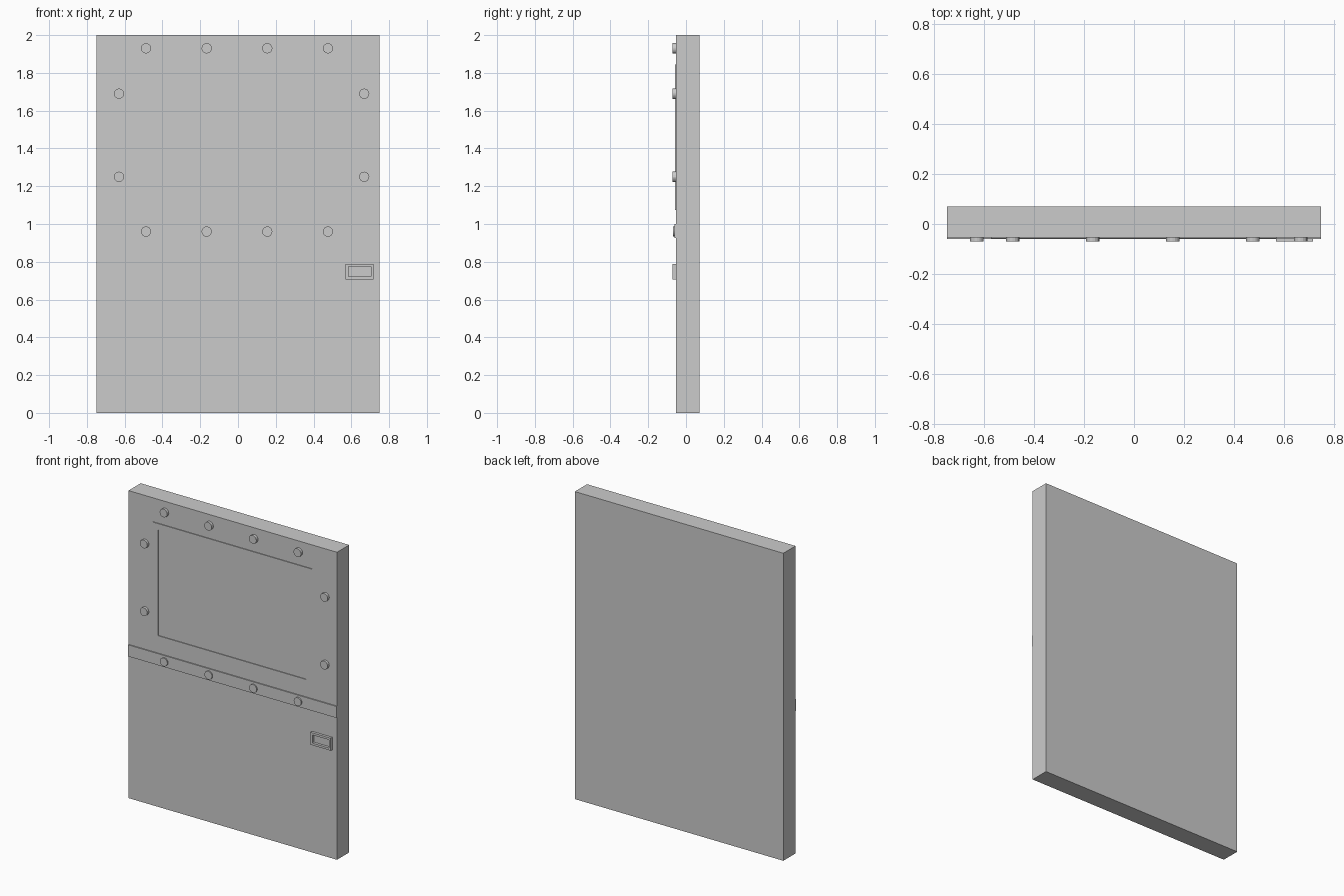
import bpy, bmesh, math
from mathutils import Matrix

if "Cube" in bpy.data.objects:
    bpy.data.objects.remove(bpy.data.objects["Cube"])

grey = bpy.data.materials.new("painted grey metal")
grey.diffuse_color = (0.6, 0.6, 0.6, 1)
grey.use_nodes = True
grey.node_tree.nodes["Principled BSDF"].inputs["Base Color"].default_value = grey.diffuse_color

FRONT = -0.054   # front plane of the slab
BACK = 0.071


def finish(name, bm):
    bmesh.ops.recalc_face_normals(bm, faces=bm.faces)
    me = bpy.data.meshes.new(name)
    bm.to_mesh(me)
    bm.free()
    me.materials.append(grey)
    ob = bpy.data.objects.new(name, me)
    bpy.context.collection.objects.link(ob)
    return ob


def box(name, x0, x1, y0, y1, z0, z1):
    bm = bmesh.new()
    m = Matrix.Translation(((x0 + x1) / 2, (y0 + y1) / 2, (z0 + z1) / 2))
    bmesh.ops.create_cube(bm, size=1, matrix=m @ Matrix.Diagonal((x1 - x0, y1 - y0, z1 - z0, 1)))
    return finish(name, bm)


def frame(name, x0, x1, z0, z1, border, y0, y1):
    """Rectangular ring facing the front, open in the middle."""
    bm = bmesh.new()

    def ring(b, y):
        return [bm.verts.new(p) for p in ((x0 + b, y, z0 + b), (x1 - b, y, z0 + b),
                                          (x1 - b, y, z1 - b), (x0 + b, y, z1 - b))]
    loops = [ring(0, y1), ring(0, y0), ring(border, y0), ring(border, y1)]
    for a, b in zip(loops, loops[1:] + loops[:1]):
        for i in range(4):
            j = (i + 1) % 4
            bm.faces.new((a[i], a[j], b[j], b[i]))
    return finish(name, bm)


def bolt(name, x, z, y0, y1):
    bm = bmesh.new()
    m = Matrix.Translation((x, (y0 + y1) / 2, z)) @ Matrix.Rotation(math.pi / 2, 4, 'X')
    bmesh.ops.create_cone(bm, cap_ends=True, segments=16, radius1=0.027, radius2=0.027,
                          depth=y1 - y0, matrix=m)
    return finish(name, bm)


# Main slab and the raised band across it
box("door_slab", -0.75, 0.75, FRONT, BACK, 0, 2)
box("cross_band", -0.75, 0.75, -0.061, FRONT + 0.002, 0.925, 1.0)

# Thin window surround and recessed handle surround
frame("window_frame", -0.574, 0.572, 1.075, 1.845, 0.041, -0.059, FRONT + 0.001)
frame("handle_frame", 0.57, 0.717, 0.707, 0.788, 0.014, -0.071, FRONT + 0.001)

# Bolts along the top, on the band and down both sides
for i, x in enumerate((-0.487, -0.166, 0.155, 0.476)):
    bolt(f"top_bolt_{i}", x, 1.93, -0.071, FRONT + 0.002)
    bolt(f"band_bolt_{i}", x, 0.96, -0.069, FRONT + 0.002)
for i, z in enumerate((1.69, 1.25)):
    bolt(f"left_bolt_{i}", -0.63, z, -0.071, FRONT + 0.002)
    bolt(f"right_bolt_{i}", 0.668, z, -0.071, FRONT + 0.002)
